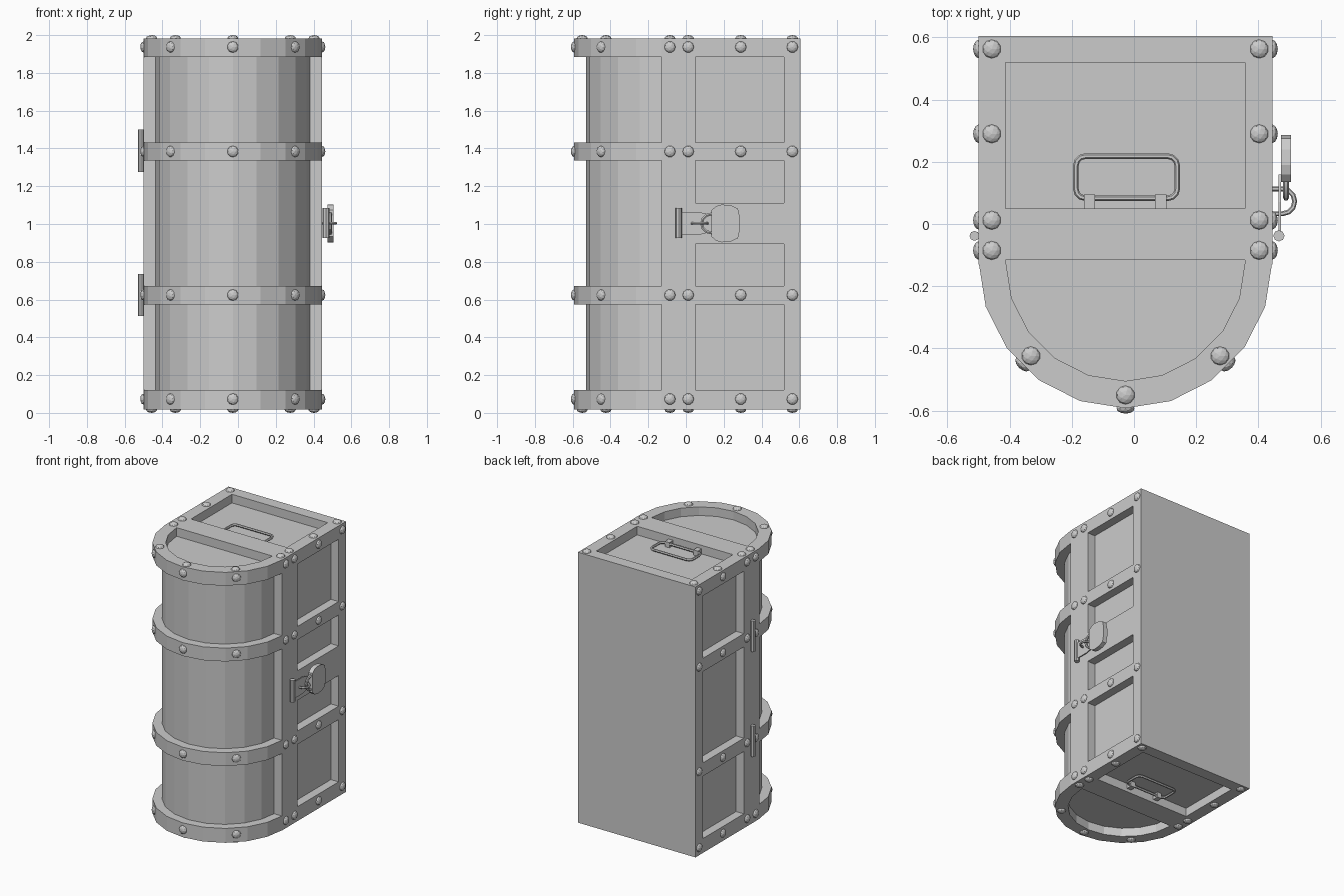
import bpy, bmesh, math
from mathutils import Matrix, Vector

if "Cube" in bpy.data.objects:
    bpy.data.objects.remove(bpy.data.objects["Cube"], do_unlink=True)

CX = -0.0275                 # body centre in x
OUT, CORE, INN = 0.4725, 0.41, 0.385   # frame, panel and recess half widths
ARC_Y, BACK, SEAM = -0.12, 0.605, -0.038
LOW, HIGH, REC = 0.0175, 1.9825, 0.0625
HOOPS = [(LOW, 0.122), (0.575, 0.672), (1.335, 1.432), (1.885, HIGH)]
RIVET_Z = [0.073, 0.624, 1.384, 1.937]


def finish(name, bm):
    bmesh.ops.recalc_face_normals(bm, faces=bm.faces)
    mesh = bpy.data.meshes.new(name)
    bm.to_mesh(mesh)
    bm.free()
    obj = bpy.data.objects.new(name, mesh)
    bpy.context.collection.objects.link(obj)
    return obj


def add_box(bm, x, y, z):
    size = [b - a for a, b in (x, y, z)]
    mid = [(a + b) / 2 for a, b in (x, y, z)]
    bmesh.ops.create_cube(bm, size=1, matrix=Matrix.Translation(mid) @ Matrix.Diagonal((*size, 1)))


def box(name, x, y, z):
    bm = bmesh.new()
    add_box(bm, x, y, z)
    return finish(name, bm)


def add_prism(bm, base, offset):
    face = bm.faces.new([bm.verts.new(p) for p in base])
    moved = bmesh.ops.extrude_face_region(bm, geom=[face], use_keep_orig=True)["geom"]
    bmesh.ops.translate(bm, vec=offset, verts=[v for v in moved if isinstance(v, bmesh.types.BMVert)])


def u_path(r):
    """Two straight sides joined by a ten sided half round."""
    arc = [(CX + r * math.cos(math.pi * i / 10), ARC_Y - r * math.sin(math.pi * i / 10))
           for i in range(11)]
    return [(CX + r, BACK)] + arc + [(CX - r, BACK)]


def tube(name, points, radius, cyclic=False):
    curve = bpy.data.curves.new(name, 'CURVE')
    curve.dimensions = '3D'
    curve.bevel_depth, curve.bevel_resolution = radius, 1
    curve.use_fill_caps = True
    spline = curve.splines.new('POLY')
    spline.points.add(len(points) - 1)
    for p, co in zip(spline.points, points):
        p.co = (*co, 1)
    spline.use_cyclic_u = cyclic
    obj = bpy.data.objects.new(name, curve)
    bpy.context.collection.objects.link(obj)
    bpy.ops.object.select_all(action='DESELECT')
    obj.select_set(True)
    bpy.context.view_layer.objects.active = obj
    bpy.ops.object.convert(target='MESH')
    bpy.ops.object.shade_smooth_by_angle()


def barrel(name, x, y, z0, z1, radius):
    bm = bmesh.new()
    bmesh.ops.create_cone(bm, cap_ends=True, segments=8, radius1=radius, radius2=radius,
                          depth=z1 - z0, matrix=Matrix.Translation((x, y, (z0 + z1) / 2)))
    return finish(name, bm)


# Inner chest with the half round lid
bm = bmesh.new()
add_prism(bm, [(x, y, LOW + REC) for x, y in u_path(CORE)], (0, 0, HIGH - LOW - 2 * REC))
finish("chest_core", bm)

# Hoops wrapping the sides and the lid
outer, inner = u_path(OUT), u_path(INN)
for n, (z0, z1) in enumerate(HOOPS):
    bm = bmesh.new()
    rows = [[bm.verts.new((x, y, z)) for x, y in path]
            for path, z in ((outer, z0), (outer, z1), (inner, z1), (inner, z0))]
    for a, b in zip(rows, rows[1:] + rows[:1]):
        for i in range(len(a) - 1):
            bm.faces.new((a[i], a[i + 1], b[i + 1], b[i]))
    bm.faces.new([r[0] for r in rows])
    bm.faces.new([r[-1] for r in rows])
    finish(f"hoop_{n + 1}", bm)

# Upright posts on both sides
for side, label in ((1, "left"), (-1, "right")):
    xs = sorted((CX + side * 0.39, CX + side * OUT))
    for part, y0, y1 in (("lid_edge_post", -0.13, SEAM), ("base_edge_post", SEAM, 0.05),
                         ("back_post", 0.52, BACK)):
        box(f"{label}_{part}", xs, (y0, y1), (LOW, HIGH))

# Lock band between the middle panels
box("lock_band", (CX + 0.39, CX + OUT), (0.05, 0.52), (0.895, 1.11))

# End frames, recessed handles and their clasps
for label, end, s in (("top", HIGH, -1), ("bottom", LOW, 1)):
    zs = sorted((end, end + s * 0.1))
    box(f"{label}_back_beam", (CX - INN, CX + INN), (0.52, BACK), zs)
    box(f"{label}_divider", (CX - INN, CX + INN), (-0.115, 0.05), zs)
    floor = end + s * REC
    x0, x1, y0, y1, r = -0.187, 0.139, 0.083, 0.218, 0.03
    loop = []
    for cx, cy, start in ((x1 - r, y1 - r, 0), (x0 + r, y1 - r, 90),
                          (x0 + r, y0 + r, 180), (x1 - r, y0 + r, 270)):
        for k in range(4):
            a = math.radians(start + 30 * k)
            loop.append((cx + r * math.cos(a), cy + r * math.sin(a), floor - s * 0.022))
    tube(f"{label}_handle", loop, 0.009, True)
    bm = bmesh.new()
    for x in (-0.143, 0.086):
        add_box(bm, (x - 0.018, x + 0.018), (0.05, 0.095), sorted((floor, floor - s * 0.038)))
    finish(f"{label}_handle_clasps", bm)

# Rivets on the hoops and the end frames
SIDE_Y = [-0.085, 0.012, 0.29, 0.563]
ARC_ANGLES = [45, 90, 135]
spots = []
for z in RIVET_Z:
    for side in (1, -1):
        spots += [((CX + side * OUT, y, z), (side, 0, 0)) for y in SIDE_Y]
    for deg in ARC_ANGLES:
        a = math.radians(deg)
        r = OUT if deg == 90 else OUT * math.cos(math.pi / 20)
        d = Vector((math.cos(a), -math.sin(a), 0))
        spots.append((Vector((CX, ARC_Y, z)) + d * r, d))
for z, s in ((HIGH, 1), (LOW, -1)):
    spots += [((CX + side * 0.43, y, z), (0, 0, s)) for side in (1, -1) for y in SIDE_Y]
    for deg in ARC_ANGLES:
        a = math.radians(deg)
        spots.append(((CX + 0.43 * math.cos(a), ARC_Y - 0.43 * math.sin(a), z), (0, 0, s)))
bm = bmesh.new()
for pos, normal in spots:
    turn = Vector((0, 0, 1)).rotation_difference(Vector(normal)).to_matrix().to_4x4()
    squash = Matrix.Diagonal((0.03, 0.03, 0.0175, 1))
    bmesh.ops.create_icosphere(bm, subdivisions=2, radius=1,
                               matrix=Matrix.Translation(pos) @ turn @ squash)
finish("rivets", bm)

# Hinges on the right side
for n, z in enumerate((0.624, 1.387)):
    barrel(f"hinge_{n + 1}", CX - OUT - 0.013, SEAM, z - 0.112, z + 0.112, 0.016)

# Hasp: barrel and tapering plate
face = CX + OUT
barrel("hasp_barrel", face + 0.021, SEAM, 0.925, 1.085, 0.018)
half = [(SEAM, 0.06), (0.07, 0.06), (0.13, 0.045), (0.16, 0.02)]
outline = half + [(y, -h) for y, h in reversed(half)]
bm = bmesh.new()
add_prism(bm, [(0.465, y, 1.003 + h) for y, h in outline], (0.007, 0, 0))
finish("hasp_plate", bm)

# Staple standing out of the lock band
arc = [math.radians(-90 + 30 * k) for k in range(7)]
staple = [(face - 0.01, 0.033, 1.003)]
staple += [(0.477 + 0.04 * math.cos(a), 0.073 + 0.04 * math.sin(a), 1.003) for a in arc]
staple.append((face - 0.01, 0.113, 1.003))
tube("staple", staple, 0.008)

# Padlock: shackle and shield shaped body
shackle = [(0.489, 0.19, 0.953)]
shackle += [(0.489, 0.135 - 0.052 * math.cos(a), 1.003 + 0.05 * math.sin(a)) for a in arc]
shackle.append((0.489, 0.19, 1.053))
tube("padlock_shackle", shackle, 0.009)
half = [(0.135, 0.07), (0.16, 0.092), (0.19, 0.1), (0.24, 0.095), (0.275, 0.078), (0.286, 0.03)]
outline = half + [(y, -h) for y, h in reversed(half)]
bm = bmesh.new()
add_prism(bm, [(0.473, y, 1.003 + h) for y, h in outline], (0.032, 0, 0))
finish("padlock_body", bm)
